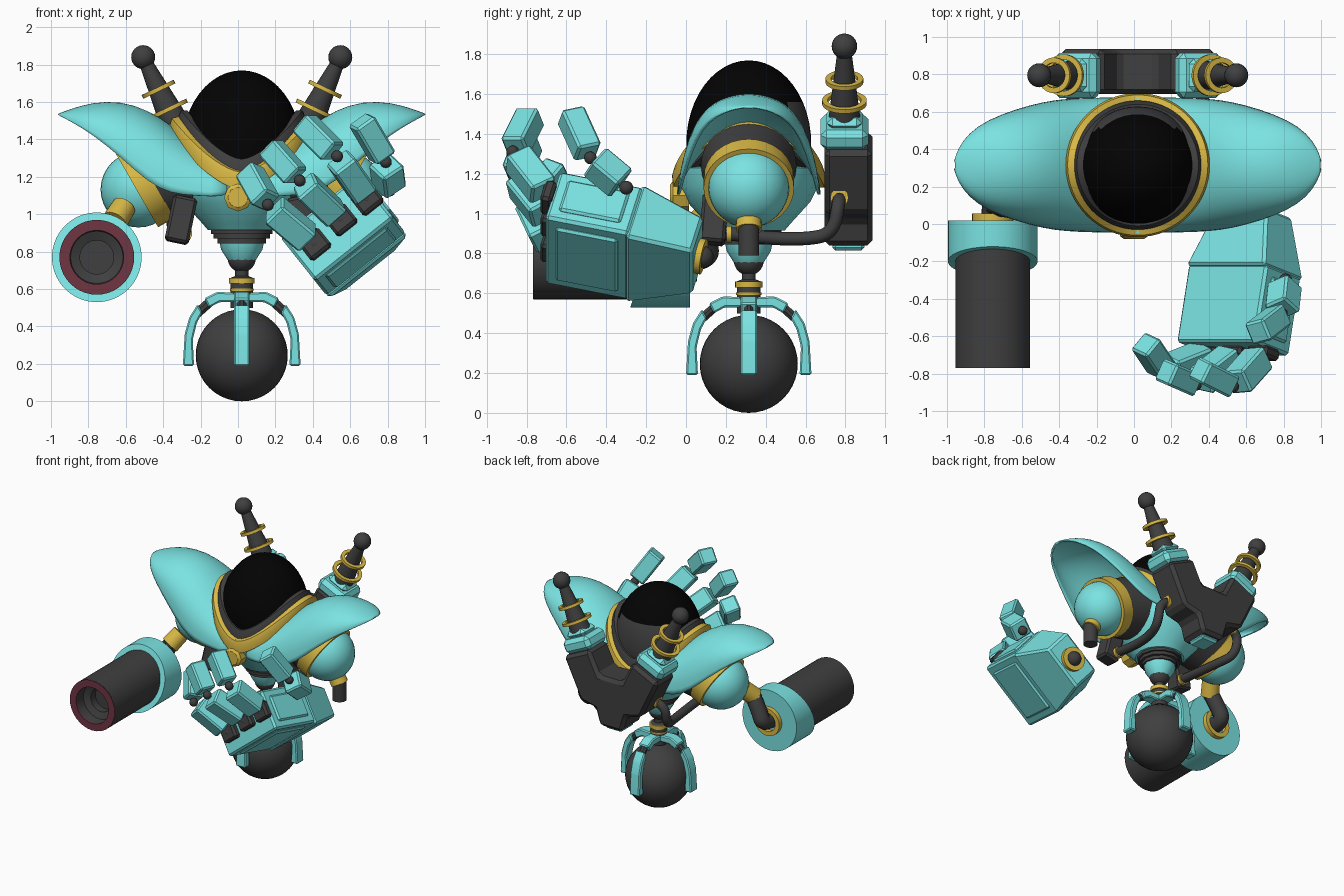
import bpy, bmesh, math
from mathutils import Vector, Matrix

cube = bpy.data.objects.get("Cube")
if cube:
    bpy.data.objects.remove(cube, do_unlink=True)

CX, CY = 0.02, 0.315  # body axis


def material(name, r, g, b):
    m = bpy.data.materials.new(name)
    m.use_nodes = True
    m.diffuse_color = (r, g, b, 1)
    m.node_tree.nodes["Principled BSDF"].inputs["Base Color"].default_value = (r, g, b, 1)
    return m


CYAN = material("cyan", 0.195, 0.77, 0.76)
GOLD = material("gold", 0.69, 0.48, 0.06)
DARK = material("dark grey", 0.05, 0.05, 0.05)
BLACK = material("black", 0.001, 0.001, 0.001)
MAROON = material("maroon", 0.16, 0.035, 0.055)


def finish(name, bm, mat, matrix=None, angle=35):
    if matrix:
        bm.transform(matrix)
    bmesh.ops.recalc_face_normals(bm, faces=bm.faces)
    me = bpy.data.meshes.new(name)
    bm.to_mesh(me)
    bm.free()
    me.materials.append(mat)
    ob = bpy.data.objects.new(name, me)
    bpy.context.collection.objects.link(ob)
    bpy.ops.object.select_all(action='DESELECT')
    ob.select_set(True)
    bpy.context.view_layer.objects.active = ob
    bpy.ops.object.shade_smooth_by_angle(angle=math.radians(angle))
    return ob


def aim(origin, axis, ref=(0, 1, 0)):
    """Matrix whose z points along axis, with y near ref."""
    z = Vector(axis).normalized()
    y = Vector(ref)
    if abs(z.dot(y)) > 0.95:
        y = Vector((0, 0, 1))
    x = y.cross(z).normalized()
    y = z.cross(x)
    return Matrix.Translation(origin) @ Matrix((x, y, z)).transposed().to_4x4()


def lathe(name, profile, mat, origin=(CX, CY, 0), axis=(0, 0, 1), segs=32, warp=None):
    bm = bmesh.new()
    vs = [bm.verts.new((r, 0, h)) for r, h in profile]
    es = [bm.edges.new(p) for p in zip(vs, vs[1:])]
    bmesh.ops.spin(bm, geom=vs + es, cent=(0, 0, 0), axis=(0, 0, 1),
                   angle=math.tau, steps=segs)
    bmesh.ops.remove_doubles(bm, verts=bm.verts, dist=1e-4)
    for v in bm.verts:
        if warp:
            v.co.z += warp * (abs(v.co.x) / max(v.co.xy.length, 1e-6)) ** 1.6
    return finish(name, bm, mat, aim(origin, axis))


def rod(name, p0, p1, r0, r1, mat, segs=24):
    d = Vector(p1) - Vector(p0)
    return lathe(name, [(0, 0), (r0, 0), (r1, d.length), (0, d.length)], mat, p0, d, segs)


def ball(name, p, r, mat, scale=(1, 1, 1), segs=32):
    bm = bmesh.new()
    bmesh.ops.create_uvsphere(bm, u_segments=segs, v_segments=segs // 2, radius=r)
    return finish(name, bm, mat, Matrix.Translation(p) @ Matrix.Diagonal((*scale, 1)))


def hoop(name, p, axis, r, thick, height, mat):
    h = height / 2
    return lathe(name, [(r - thick, -h), (r, -h), (r, h), (r - thick, h), (r - thick, -h)],
                 mat, p, axis)


def box(name, matrix, dims, mat, bevel=0.015, taper=None):
    """Box in a local frame; taper scales the +y end."""
    bm = bmesh.new()
    bmesh.ops.create_cube(bm, size=1)
    for v in bm.verts:
        v.co = Vector(a * b for a, b in zip(v.co, dims))
        if taper and v.co.y > 0:
            v.co.x *= taper
            v.co.z *= taper
    bmesh.ops.bevel(bm, geom=bm.edges[:], offset=bevel, segments=1, affect='EDGES')
    return finish(name, bm, mat, matrix, 20)


def block(name, p0, p1, w, d, mat, ref=(0, 1, 0), bevel=0.015):
    p0, p1 = Vector(p0), Vector(p1)
    return box(name, aim((p0 + p1) / 2, p1 - p0, ref), (w, d, (p1 - p0).length), mat, bevel)


def prism(name, pts, depth, mat, matrix, bevel=0.008):
    """Outline in local x, z, extruded along y."""
    bm = bmesh.new()
    f = bm.faces.new([bm.verts.new((x, -depth / 2, z)) for x, z in pts])
    new = bmesh.ops.extrude_face_region(bm, geom=[f])["geom"]
    bmesh.ops.translate(bm, vec=(0, depth, 0), verts=[g for g in new if isinstance(g, bmesh.types.BMVert)])
    bmesh.ops.bevel(bm, geom=bm.edges[:], offset=bevel, segments=1, affect='EDGES')
    return finish(name, bm, mat, matrix, 25)


def pipe(name, pts, r, mat):
    cu = bpy.data.curves.new(name, 'CURVE')
    cu.dimensions, cu.bevel_depth, cu.bevel_resolution = '3D', r, 3
    cu.use_fill_caps = True
    sp = cu.splines.new('NURBS')
    sp.points.add(len(pts) - 1)
    for q, p in zip(sp.points, pts):
        q.co = (*p, 1)
    sp.use_endpoint_u, sp.order_u = True, 3
    cu.materials.append(mat)
    ob = bpy.data.objects.new(name, cu)
    bpy.context.collection.objects.link(ob)
    bpy.ops.object.select_all(action='DESELECT')
    ob.select_set(True)
    bpy.context.view_layer.objects.active = ob
    bpy.ops.object.convert(target='MESH')


# Ball wheel and its four-armed fork
ball("wheel_ball", (CX, CY, 0.246), 0.246, DARK, segs=40)
upper = [(0.03, 0.53), (0.03, 0.58), (0.13, 0.585), (0.2, 0.55), (0.175, 0.5), (0.12, 0.53)]
lower = [(0.235, 0.52), (0.28, 0.45), (0.305, 0.36), (0.315, 0.19), (0.255, 0.19),
         (0.262, 0.33), (0.24, 0.42), (0.21, 0.475)]
for i in range(4):
    m = Matrix.Translation((CX, CY, 0)) @ Matrix.Rotation(i * math.pi / 2, 4, 'Z')
    prism(f"fork_upper_{i}", upper, 0.085, CYAN, m)
    prism(f"fork_lower_{i}", lower, 0.085, CYAN, m)
    block(f"fork_joint_{i}", m @ Vector((0.16, 0, 0.54)), m @ Vector((0.25, 0, 0.46)), 0.05, 0.045, DARK)

# Neck of the wheel
lathe("neck_shaft", [(0, 0.5), (0.06, 0.5), (0.06, 0.66), (0.035, 0.67), (0.035, 0.75), (0, 0.75)], DARK)
hoop("neck_ring_lower", (CX, CY, 0.597), (0, 0, 1), 0.064, 0.03, 0.012, GOLD)
hoop("neck_ring_upper", (CX, CY, 0.645), (0, 0, 1), 0.068, 0.03, 0.03, GOLD)
ball("neck_ball", (CX, CY, 0.765), 0.075, DARK)
lathe("neck_cup", [(0, 0.78), (0.075, 0.755), (0.11, 0.81), (0.12, 0.855), (0, 0.855)], CYAN, segs=12)
lathe("waist_bands", [(0, 0.845), (0.13, 0.845), (0.13, 0.87), (0.15, 0.87), (0.15, 0.895),
                      (0.165, 0.895), (0.165, 0.93), (0, 0.93)], DARK, segs=12)

# Torso and chest badge
lathe("torso", [(0, 0.915), (0.18, 0.915), (0.21, 0.95), (0.31, 1.06), (0.35, 1.14),
                (0.365, 1.23), (0.2, 1.25), (0, 1.25)], CYAN, segs=16)
lathe("chest_badge", [(0, -0.02), (0.075, -0.02), (0.075, 0.06), (0.055, 0.075), (0, 0.075)],
      GOLD, (0, -0.005, 1.09), (0, -1, 0), 8)

# Head dome, sunk in the torso, with a grey back, and its saddle-shaped collar
dome = ball("head_dome", (CX, CY, 1.35), 0.32, BLACK, (1, 0.98, 1.31), 48)
for v in dome.data.vertices:
    v.co.z = max(v.co.z, 1.18)
dome.data.materials.append(DARK)
for p in dome.data.polygons:
    if p.center.y > 0.5 and p.center.z < 1.57:
        p.material_index = 1
lathe("collar_gold", [(0.33, 1.13), (0.38, 1.13), (0.385, 1.19), (0.375, 1.225), (0.335, 1.235),
                      (0.33, 1.13)], GOLD, segs=64, warp=0.29)
lathe("collar_liner", [(0.29, 1.13), (0.345, 1.13), (0.345, 1.25), (0.325, 1.295), (0.29, 1.295),
                       (0.29, 1.13)], DARK, segs=64, warp=0.26)

# Shoulder wings: arched sections (distance out, top, bottom, half width)
SECTIONS = [(0.08, 1.28, 1.09, 0.355), (0.25, 1.37, 1.10, 0.352), (0.38, 1.47, 1.11, 0.347),
            (0.5, 1.55, 1.17, 0.332), (0.65, 1.6, 1.31, 0.292), (0.8, 1.59, 1.43, 0.235),
            (0.9, 1.56, 1.49, 0.165), (0.955, 1.54, 1.52, 0.085), (0.975, 1.532, 1.53, 0.02)]
for s, side in ((1, "left"), (-1, "right")):
    bm = bmesh.new()
    rows = [[bm.verts.new((CX + s * u, CY + w * math.cos(a), b + (t - b) * abs(math.sin(a)) ** 0.85))
             for a in (math.pi * k / 20 for k in range(21))] for u, t, b, w in SECTIONS]
    for r0, r1 in zip(rows, rows[1:]):
        for k in range(20):
            bm.faces.new((r0[k], r0[k + 1], r1[k + 1], r1[k]))
    wing = finish(f"{side}_shoulder_wing", bm, CYAN, angle=60)
    sub = wing.modifiers.new("round", 'SUBSURF')
    sub.levels = sub.render_levels = 1
    sol = wing.modifiers.new("shell", 'SOLIDIFY')
    sol.thickness, sol.offset = 0.015, 0

    # Shoulder joint
    out = Vector((s * 0.87, 0, -0.5))
    joint = Vector((CX + s * 0.53, CY, 1.145))
    rod(f"{side}_shoulder_sleeve", (CX + s * 0.27, CY, 1.24), joint, 0.24, 0.2, DARK, 32)
    hoop(f"{side}_shoulder_ring", joint - out * 0.015, out, 0.227, 0.03, 0.1, GOLD)
    ball(f"{side}_shoulder_ball", joint + out * 0.025, 0.203, CYAN)

    # Hip pod and hose from the backpack
    block(f"{side}_hip_pod", (CX + s * 0.3, 0.15, 1.09), (CX + s * 0.35, 0.13, 0.85), 0.13, 0.13, DARK)
    pipe(f"{side}_hose", [(CX + s * y, a, z) for y, a, z in (
        (0.24, 0.77, 1.08), (0.37, 0.77, 1.08), (0.37, 0.74, 0.9), (0.32, 0.6, 0.87),
        (0.3, 0.35, 0.88), (0.31, 0.14, 0.91))], 0.034, DARK)
    hoop(f"{side}_hose_ring_back", (CX + s * 0.31, 0.77, 1.08), (1, 0, 0), 0.045, 0.02, 0.03, GOLD)
    hoop(f"{side}_hose_ring_front", (CX + s * 0.307, 0.215, 0.897), (0, 1, 0), 0.042, 0.02, 0.025, GOLD)

    # Antenna
    up = Vector((s * 0.43, 0, 0.9)).normalized()
    tip = Vector((CX + s * 0.527, 0.795, 1.84))
    block(f"{side}_antenna_socket", tip - up * 0.53, tip - up * 0.42, 0.25, 0.24, CYAN, bevel=0.03)
    block(f"{side}_antenna_socket_top", tip - up * 0.43, tip - up * 0.37, 0.18, 0.18, CYAN, bevel=0.03)
    rod(f"{side}_antenna_rod", tip - up * 0.4, tip, 0.08, 0.032, DARK)
    ball(f"{side}_antenna_tip", tip, 0.064, DARK, segs=24)
    for dist, r in ((0.19, 0.095), (0.31, 0.112)):
        hoop(f"{side}_antenna_ring", tip - up * dist, up, r, 0.028, 0.022, GOLD)

# Backpack
half = [(0.1, 0.84), (0.14, 0.97), (0.27, 1.0), (0.42, 1.31), (0.19, 1.42), (0.1, 1.24)]
prism("backpack", half + [(-x, z) for x, z in reversed(half)], 0.24, DARK,
      Matrix.Translation((CX, 0.815, 0)), 0.025)
box("backpack_foot", Matrix.Translation((CX, 0.815, 0.85)), (0.15, 0.16, 0.07), CYAN)

# Cannon arm, reaching forward from the shoulder
gun = (-0.755, 0, 0.77)
back = (0, -1, 0)
rod("right_arm_cuff", (-0.61, 0.15, 1.04), (-0.66, 0.08, 0.96), 0.065, 0.07, GOLD)
pipe("right_elbow", [(-0.65, 0.09, 0.98), (-0.72, 0.1, 0.87), (-0.76, 0.11, 0.77), (-0.755, 0, 0.77)], 0.06, DARK)
hoop("cannon_back_ring", (-0.755, 0.035, 0.77), back, 0.11, 0.035, 0.04, GOLD)
cuff = lathe("cannon_cuff", [(0, -0.02), (0.24, -0.02), (0.24, 0.2), (0, 0.2)], CYAN, gun, back, 40)
for v in cuff.data.vertices:
    if v.co.y < -0.1:
        v.co.y += (v.co.z - 0.77) * 0.33
lathe("cannon_barrel", [(0, 0.05), (0.2, 0.05), (0.2, 0.765), (0.15, 0.765), (0.14, 0.68), (0.09, 0.66),
                        (0.09, 0.6), (0, 0.6)], DARK, gun, back, 40)
hoop("cannon_muzzle", (-0.755, -0.763, 0.77), back, 0.199, 0.055, 0.012, MAROON)

# Plain arm stub
rod("left_arm_cuff", (CX + 0.61, CY, 1.02), (CX + 0.66, CY, 0.92), 0.06, 0.065, GOLD)
rod("left_arm_stub", (CX + 0.66, CY, 0.95), (CX + 0.66, CY, 0.79), 0.052, 0.052, DARK)

# Floating hand: frame rolled about y and pitched so the knuckles rise
turn = Matrix.Rotation(math.radians(-38.5), 4, 'Y') @ Matrix.Rotation(math.radians(-14), 4, 'X')
palm = Matrix.Translation((0.56, -0.46, 0.89)) @ turn


def at(x, y, z):
    return palm @ Matrix.Translation((x, y, z))


box("palm", palm, (0.54, 0.43, 0.31), CYAN, 0.015)
box("palm_back_plate", at(0, 0, -0.155), (0.42, 0.32, 0.03), CYAN, 0.012)
box("palm_side_plate", at(0.27, 0, 0), (0.03, 0.32, 0.2), CYAN, 0.012)
box("wrist", at(0, 0.37, 0), (0.54, 0.33, 0.35), CYAN, 0.015, 0.65)
wrist_end = at(0, 0.54, 0).translation
hoop("wrist_ring", wrist_end, turn.col[1].xyz, 0.09, 0.045, 0.05, GOLD)
ball("wrist_ball", at(0, 0.56, 0).translation, 0.055, DARK, segs=24)

# Fingers: knuckle, joint and tip of each; the last is the thumb
FINGERS = {"outer_finger": ((0.41, -0.69, 0.84), (0.16, -0.79, 1.05), (0.06, -0.64, 1.23)),
           "middle_finger": ((0.55, -0.69, 0.97), (0.33, -0.86, 1.18), (0.17, -0.79, 1.36)),
           "inner_finger": ((0.69, -0.69, 1.08), (0.53, -0.87, 1.31), (0.35, -0.78, 1.49)),
           "thumb": ((0.81, -0.30, 1.13), (0.79, -0.48, 1.28), (0.66, -0.58, 1.5))}
palm_up = turn.col[2].xyz
for name, pts in FINGERS.items():
    a, j, t = map(Vector, pts)
    ball(f"{name}_knuckle", a, 0.035, DARK, segs=16)
    ball(f"{name}_joint", j, 0.032, DARK, segs=16)
    if name != "thumb":
        box(f"{name}_mount", Matrix.Translation(a) @ turn, (0.14, 0.06, 0.13), DARK)
    block(f"{name}_base", a.lerp(j, 0.14), a.lerp(j, 0.88), 0.14, 0.14, CYAN, palm_up, 0.012)
    block(f"{name}_end", j.lerp(t, 0.12), t, 0.125, 0.125, CYAN, palm_up, 0.012)
